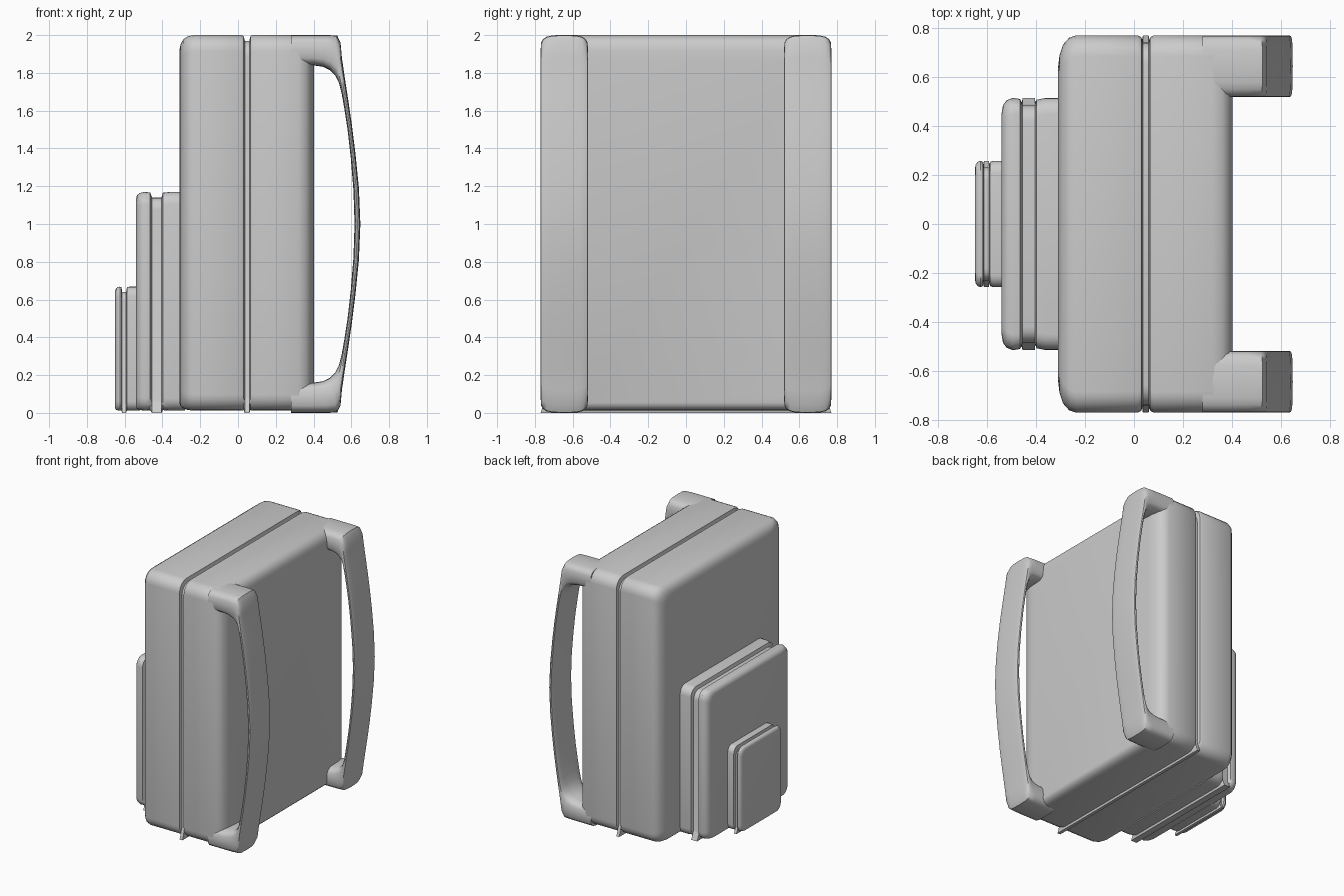
import bpy, bmesh, math

if "Cube" in bpy.data.objects:
    bpy.data.objects.remove(bpy.data.objects["Cube"])


def loft(name, rings):
    """Skin a list of equal-length rings and cap both ends."""
    bm = bmesh.new()
    vs = [[bm.verts.new(p) for p in r] for r in rings]
    n = len(vs[0])
    for a, b in zip(vs, vs[1:]):
        for i in range(n):
            j = (i + 1) % n
            bm.faces.new((a[i], a[j], b[j], b[i]))
    bm.faces.new(vs[0])
    bm.faces.new(vs[-1])
    bmesh.ops.recalc_face_normals(bm, faces=bm.faces)
    me = bpy.data.meshes.new(name)
    bm.to_mesh(me)
    bm.free()
    ob = bpy.data.objects.new(name, me)
    bpy.context.collection.objects.link(ob)
    bpy.ops.object.select_all(action='DESELECT')
    ob.select_set(True)
    bpy.context.view_layer.objects.active = ob
    bpy.ops.object.shade_smooth_by_angle(angle=math.radians(35))
    return ob


def section(x, inset, seam, w, h, r, k=5):
    """Rounded rectangle across x; a seam keeps its full width at the foot."""
    y, top = w - inset, h - inset * (1 if seam else 0.6)
    base = 0 if seam else 0.012 + inset * 0.3
    right = []
    for i in range(k + 1):          # bottom corner
        t = i / k
        if seam:
            right.append((w + (y - w) * t, r * t))
        else:
            a = math.pi / 2 * t
            right.append((y - r + r * math.sin(a), base + r * (1 - math.cos(a))))
    for i in range(k + 1):          # top corner
        a = math.pi / 2 * i / k
        right.append((y - r + r * math.cos(a), top - r + r * math.sin(a)))
    pts = right + [(-p, z) for p, z in reversed(right)]
    return [(x, p, z) for p, z in pts]


def bag(name, secs, w, h, r):
    loft(name, [section(x, d, s, w, h, r) for x, d, s in secs])


# main body with a sunken seam
bag("backpack_body", [
    (-0.31, 0.13, 0), (-0.304, 0.08, 0), (-0.29, 0.038, 0), (-0.265, 0.01, 0),
    (-0.235, 0, 0), (0.015, 0, 0), (0.03, 0.008, 0), (0.036, 0.03, 1),
    (0.06, 0.03, 1), (0.066, 0.008, 0), (0.08, 0, 0), (0.32, 0, 0),
    (0.36, 0.015, 0), (0.385, 0.045, 0), (0.398, 0.09, 0), (0.403, 0.14, 0)],
    0.77, 2.0, 0.085)

# large pocket with seam
bag("large_pocket", [
    (-0.54, 0.06, 0), (-0.535, 0.03, 0), (-0.52, 0.01, 0), (-0.495, 0, 0),
    (-0.465, 0.005, 0), (-0.455, 0.03, 1), (-0.405, 0.03, 1),
    (-0.398, 0.008, 0), (-0.36, 0, 0), (-0.28, 0, 0)],
    0.515, 1.17, 0.065)

# small pocket with seam
bag("small_pocket", [
    (-0.65, 0.035, 0), (-0.646, 0.015, 0), (-0.637, 0.004, 0), (-0.626, 0, 0),
    (-0.617, 0.005, 0), (-0.613, 0.027, 1), (-0.592, 0.027, 1),
    (-0.588, 0.005, 0), (-0.575, 0, 0), (-0.52, 0, 0)],
    0.258, 0.668, 0.05)

# shoulder straps: outer and inner outline pairs, mirrored top to bottom
half = [((0.28, 2.0), (0.28, 1.84)), ((0.40, 2.0), (0.40, 1.84)),
        ((0.47, 2.0), (0.45, 1.832)), ((0.525, 1.998), (0.485, 1.815)),
        ((0.543, 1.96), (0.515, 1.785)), ((0.55, 1.88), (0.535, 1.745)),
        ((0.566, 1.77), (0.549, 1.69)), ((0.583, 1.66), (0.563, 1.61)),
        ((0.602, 1.53), (0.580, 1.50)), ((0.622, 1.37), (0.597, 1.35)),
        ((0.640, 1.19), (0.611, 1.18)), ((0.648, 1.0), (0.617, 1.0))]
flip = lambda p: (p[0], 2 - p[1])
path = half + [(flip(o), flip(i)) for o, i in reversed(half[:-1])]


def strap(name, yc):
    rings = []
    for o, i in path:
        ring = []
        for k in range(20):
            a = 2 * math.pi * k / 20
            c, s = math.cos(a), math.sin(a)
            u = math.copysign(abs(c) ** 0.55, c)
            v = (1 + math.copysign(abs(s) ** 0.55, s)) / 2
            ring.append((i[0] + (o[0] - i[0]) * v, yc + 0.126 * u,
                         i[1] + (o[1] - i[1]) * v))
        rings.append(ring)
    loft(name, rings)


strap("shoulder_strap_left", -0.644)
strap("shoulder_strap_right", 0.644)
